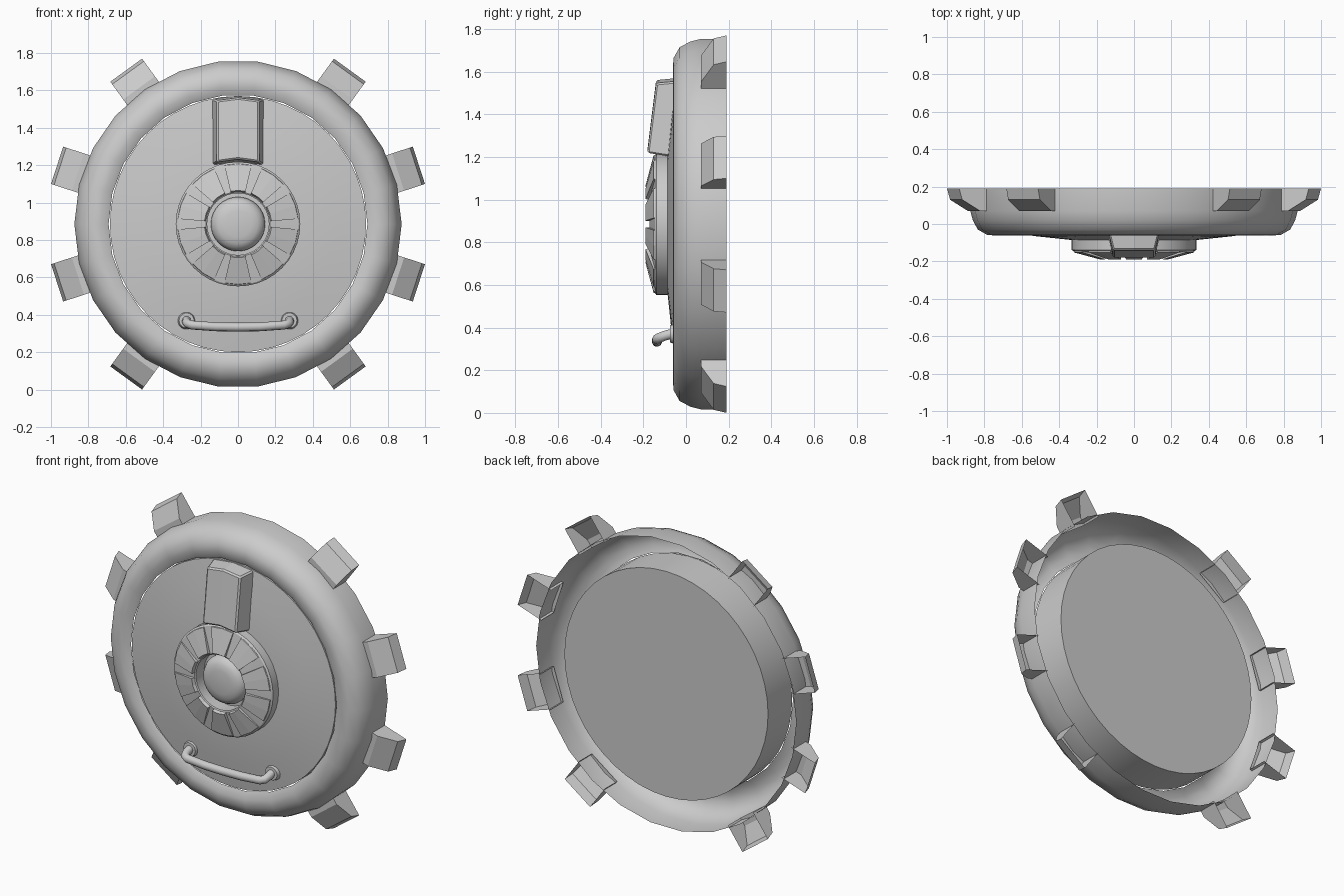
import bpy, bmesh
from math import sin, cos, pi, radians
from mathutils import Vector

if "Cube" in bpy.data.objects:
    bpy.data.objects.remove(bpy.data.objects["Cube"])

CZ = 0.885  # height of the wheel axis


def polar(r, y, a):
    return Vector((r * cos(a), y, CZ + r * sin(a)))


def finish(name, bm, smooth=None, recalc=True):
    if recalc:
        bmesh.ops.recalc_face_normals(bm, faces=bm.faces)
    me = bpy.data.meshes.new(name)
    bm.to_mesh(me)
    bm.free()
    ob = bpy.data.objects.new(name, me)
    bpy.context.collection.objects.link(ob)
    if smooth:
        bpy.ops.object.select_all(action='DESELECT')
        ob.select_set(True)
        bpy.context.view_layer.objects.active = ob
        bpy.ops.object.shade_smooth_by_angle(angle=radians(smooth))
    return ob


def lathe(name, profile, n, smooth=35):
    """Spin (radius, y) points about the wheel axis; radius 0 makes a pole."""
    bm = bmesh.new()
    rings = []
    for r, y in profile:
        if r == 0:
            rings.append([bm.verts.new(polar(0, y, 0))] * n)
        else:
            rings.append([bm.verts.new(polar(r, y, 2 * pi * i / n)) for i in range(n)])
    for a, b in zip(rings, rings[1:]):
        for i in range(n):
            j = (i + 1) % n
            bm.faces.new(list(dict.fromkeys((a[i], a[j], b[j], b[i]))))
    return finish(name, bm, smooth)


# Rounded outer rim, an open-backed shell
lathe("outer_rim", [(0.875, 0.19), (0.875, 0.07), (0.862, 0.02), (0.835, -0.03),
                    (0.785, -0.058), (0.735, -0.062), (0.692, -0.04)], 26, 40)

# Domed door plate with a flat back
lathe("door_plate", [(0, -0.095), (0.33, -0.086), (0.52, -0.066), (0.685, -0.042),
                     (0.685, 0.19), (0, 0.19)], 48)

# Teeth around the rim: ten positions, with top and bottom left out
tooth_profile = [(0.85, 0.07), (0.90, 0.07), (1.0, 0.13), (1.017, 0.19)]
for k in range(10):
    ang = radians(18 + 36 * k)
    if abs(cos(ang)) < 0.01:
        continue
    out = Vector((cos(ang), 0, sin(ang)))
    side = Vector((-sin(ang), 0, cos(ang))) * 0.105
    bm = bmesh.new()
    rows = []
    for s in (-1, 1):
        rows.append([bm.verts.new(Vector((0, y, CZ)) + out * r + side * s)
                     for r, y in tooth_profile + [(0.85, 0.19)]])
    for i in range(3):
        bm.faces.new((rows[0][i], rows[0][i + 1], rows[1][i + 1], rows[1][i]))
    bm.faces.new(rows[0])
    bm.faces.new(rows[1])
    finish("rim_tooth_%d" % k, bm)

# Hub base ring
lathe("hub_ring", [(0.333, -0.07), (0.333, -0.138), (0.325, -0.145),
                   (0.172, -0.172), (0.165, -0.168), (0.165, -0.08)], 40, 30)

# Raised wedge panels on the hub
for k in range(10):
    mid = radians(18 + 36 * k)
    bm = bmesh.new()
    loops = []
    for a in (-13, 0, 13):
        a = mid + radians(a)
        loops.append([bm.verts.new(polar(r, y, a)) for r, y in
                      [(0.328, -0.13), (0.322, -0.152), (0.18, -0.19), (0.168, -0.16)]])
    for p, q in zip(loops, loops[1:]):
        for i in range(4):
            j = (i + 1) % 4
            bm.faces.new((p[i], p[j], q[j], q[i]))
    bm.faces.new(loops[0])
    bm.faces.new(loops[-1])
    finish("hub_wedge_%d" % k, bm)

# Rounded centre knob
lathe("centre_knob", [(0, -0.172), (0.07, -0.17), (0.105, -0.163), (0.13, -0.148),
                      (0.145, -0.12), (0.145, -0.08)], 32, 50)

# Tapered block above the hub, slightly arched in plan
bm = bmesh.new()
cols = []
for t in (-1, 0, 1):
    arch = 0.015 * (1 - abs(t))
    cols.append([bm.verts.new(p) for p in (
        (0.137 * t, -0.04, 1.555 + arch), (0.112 * t, -0.14, 1.545 + arch),
        (0.112 * t, -0.181, 1.218 + arch), (0.137 * t, -0.07, 1.20 + arch))])
for p, q in zip(cols, cols[1:]):
    for i in range(4):
        j = (i + 1) % 4
        bm.faces.new((p[i], p[j], q[j], q[i]))
bm.faces.new(cols[0])
bm.faces.new(cols[-1])
block = finish("latch_block", bm)
bev = block.modifiers.new("edge", 'BEVEL')
bev.width = 0.008
bev.segments = 1

# Bent grab handle
half = [(0.275, -0.05, 0.375), (0.275, -0.10, 0.362), (0.268, -0.125, 0.352),
        (0.245, -0.135, 0.345), (0.12, -0.136, 0.336)]
path = [(-x, y, z) for x, y, z in half] + [(0, -0.136, 0.334)] + half[::-1]
cu = bpy.data.curves.new("grab_handle", 'CURVE')
cu.dimensions = '3D'
cu.bevel_depth = 0.024
cu.bevel_resolution = 3
cu.use_fill_caps = True
sp = cu.splines.new('POLY')
sp.points.add(len(path) - 1)
for p, c in zip(sp.points, path):
    p.co = (*c, 1)
sp.use_smooth = True
bpy.context.collection.objects.link(bpy.data.objects.new("grab_handle", cu))

# Round mounting flanges of the handle
for s, label in ((-1, "left"), (1, "right")):
    bm = bmesh.new()
    bmesh.ops.create_cone(bm, cap_ends=True, segments=20, radius1=0.052, radius2=0.04, depth=0.04)
    for v in bm.verts:
        x, y, z = v.co
        v.co = (s * 0.275 + x, -0.055 - z, 0.37 + y)
    finish("handle_flange_" + label, bm, 30)
